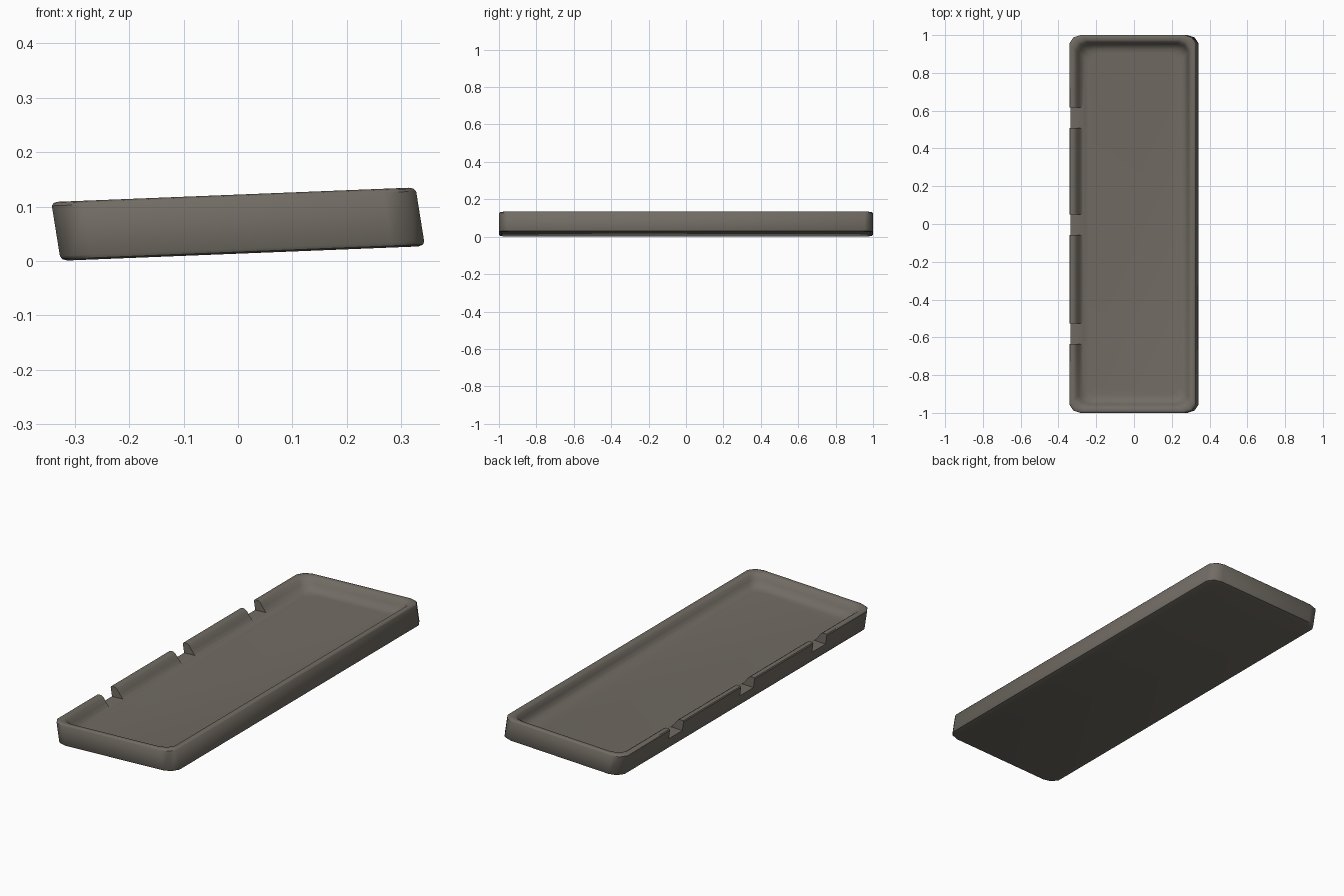
import bpy, bmesh
from mathutils import Matrix

if "Cube" in bpy.data.objects:
    bpy.data.objects.remove(bpy.data.objects["Cube"])

# lean and tilt of the whole tray
LEAN = Matrix(((1, 0, -0.16, 0.0088), (0, 1, 0, 0), (0.04, 0, 1, 0.0138), (0, 0, 0, 1)))
HX, HY = 0.335, 1.0

mat = bpy.data.materials.new("warm grey")
mat.diffuse_color = (0.165, 0.148, 0.125, 1)
mat.use_nodes = True
mat.node_tree.nodes["Principled BSDF"].inputs["Base Color"].default_value = mat.diffuse_color


def outline(inset, cx, cy):
    """Rectangle with two-segment rounded corners."""
    a, b = HX - inset, HY - inset
    corner = [(a, b - cy), (a - cx * 0.36, b - cy * 0.27), (a - cx, b)]
    pts = []
    for sx, sy in ((1, 1), (-1, 1), (-1, -1), (1, -1)):
        c = [(sx * x, sy * y) for x, y in corner]
        pts += c if sx * sy > 0 else c[::-1]
    return pts


def finish(name, bm):
    bmesh.ops.recalc_face_normals(bm, faces=bm.faces)
    bm.transform(LEAN)
    me = bpy.data.meshes.new(name)
    bm.to_mesh(me)
    bm.free()
    me.materials.append(mat)
    ob = bpy.data.objects.new(name, me)
    bpy.context.collection.objects.link(ob)
    return ob


# tray body: loft of rings from the base, over the rim, down to the floor
profile = [(0.012, 0.0), (0.003, 0.003), (0.0, 0.009), (0.0, 0.101), (0.004, 0.106),
           (0.012, 0.108), (0.026, 0.106), (0.036, 0.098), (0.046, 0.078),
           (0.058, 0.060), (0.074, 0.050), (0.095, 0.047)]
bm = bmesh.new()
rings = [[bm.verts.new((x, y, z)) for x, y in outline(i, 0.06, 0.045)] for i, z in profile]
for r, s in zip(rings, rings[1:]):
    for k in range(len(r)):
        n = (k + 1) % len(r)
        bm.faces.new((r[k], r[n], s[n], s[k]))
bm.faces.new(rings[0][::-1])
bm.faces.new(rings[-1])
tray = finish("tray", bm)

# three notches through the left wall
bm = bmesh.new()
for y in (0.562, -0.005, -0.58):
    m = Matrix.Translation((-0.325, y, 0.116)) @ Matrix.Diagonal((0.13, 0.108, 0.12, 1))
    bmesh.ops.create_cube(bm, size=1, matrix=m)
cutter = finish("notch_cutter", bm)
cutter.hide_render = True
cutter.hide_set(True)

mod = tray.modifiers.new("notches", 'BOOLEAN')
mod.operation = 'DIFFERENCE'
mod.solver = 'EXACT'
mod.object = cutter

bpy.context.view_layer.objects.active = tray
tray.select_set(True)
bpy.ops.object.modifier_apply(modifier=mod.name)
bpy.data.objects.remove(cutter)
bpy.ops.object.shade_smooth_by_angle(angle=0.7)
